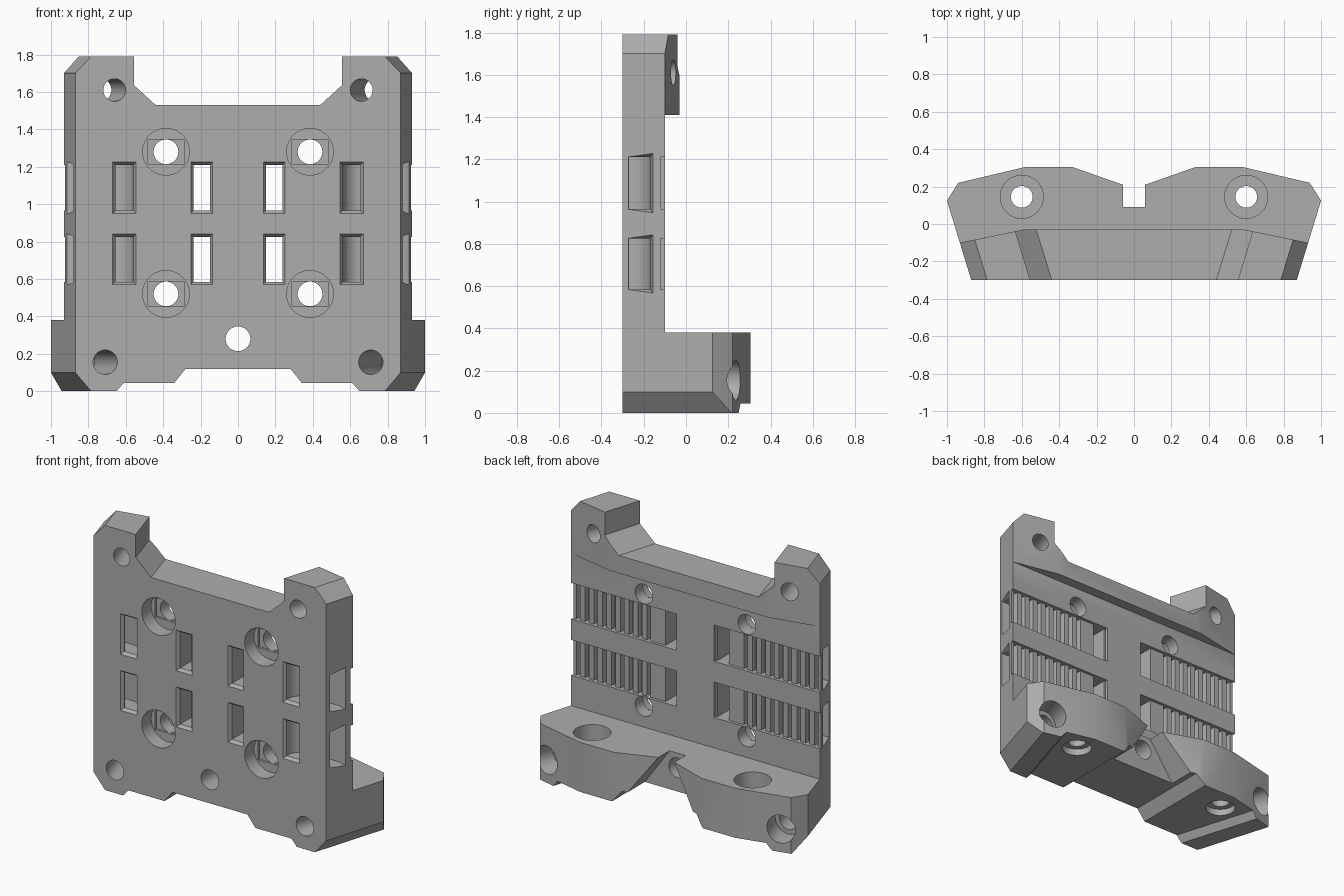
import bpy, bmesh, math

cube = bpy.data.objects.get("Cube")
if cube:
    bpy.data.objects.remove(cube, do_unlink=True)

FRONT = -0.30
SLANT = 0.306      # sideways drift of the side walls per unit of depth

grey = bpy.data.materials.new("matte grey")
grey.use_nodes = True
colour = (0.42, 0.42, 0.42, 1)
grey.diffuse_color = colour
grey.node_tree.nodes["Principled BSDF"].inputs["Base Color"].default_value = colour


def loft(name, start, end):
    """Closed solid between two rings with equal point counts."""
    bm = bmesh.new()
    a = [bm.verts.new(p) for p in start]
    b = [bm.verts.new(p) for p in end]
    bm.faces.new(a)
    bm.faces.new(b)
    for i in range(len(a)):
        j = (i + 1) % len(a)
        bm.faces.new((a[i], a[j], b[j], b[i]))
    bmesh.ops.recalc_face_normals(bm, faces=bm.faces)
    mesh = bpy.data.meshes.new(name)
    bm.to_mesh(mesh)
    bm.free()
    mesh.materials.append(grey)
    obj = bpy.data.objects.new(name, mesh)
    bpy.context.collection.objects.link(obj)
    return obj


def plan(points, z0, z1):
    """Outline in x, y raised along z."""
    return loft("plan_solid", [(x, y, z0) for x, y in points], [(x, y, z1) for x, y in points])


def section(points, y0, y1, side=1, slant=0.0):
    """Outline in x, z run along y, optionally drifting outwards."""
    ring = lambda y: [(side * (x + slant * (y - FRONT)), y, z) for x, z in points]
    return loft("section_solid", ring(y0), ring(y1))


def circle(cx, cy, r, n=48):
    return [(cx + r * math.cos(math.tau * i / n), cy + r * math.sin(math.tau * i / n)) for i in range(n)]


def rect(x0, x1, z0, z1):
    return [(x0, z0), (x1, z0), (x1, z1), (x0, z1)]


def cut(cutter):
    cutter.hide_render = True
    mod = body.modifiers.new("cut", 'BOOLEAN')
    mod.operation = 'DIFFERENCE'
    mod.solver = 'EXACT'
    mod.object = cutter
    bpy.context.view_layer.update()
    graph = bpy.context.evaluated_depsgraph_get()
    result = bpy.data.meshes.new_from_object(body.evaluated_get(graph))
    body.modifiers.clear()
    body.data = result
    bpy.data.objects.remove(cutter, do_unlink=True)


# Body block from the foot outline
half = [(0.87, FRONT), (1.0, 0.125), (0.94, 0.22), (0.58, 0.305), (0.33, 0.305), (0.06, 0.21), (0.06, 0.09)]
body = plan(half + [(-x, y) for x, y in reversed(half)], 0, 1.79)
body.name = "mounting_bracket"

# Thin plate above the foot, and thicker top lip with tapered ends
cut(section(rect(-2, 2, 0.38, 1.41), -0.10, 1))
cut(plan([(-2, -0.325), (-0.93, -0.10), (-0.59, -0.03), (0.59, -0.03), (0.93, -0.10), (2, -0.325),
          (2, 1), (-2, 1)], 1.3, 2))

# Recess under the foot, front to back, and the split between its two lobes
cut(section([(-0.375, 0), (-0.34, 0.045), (-0.28, 0.12), (0.28, 0.12), (0.34, 0.045), (0.375, 0),
             (0.375, -0.1), (-0.375, -0.1)], -1, 1))
cut(section([(-0.06, 0.5), (-0.06, 0.38), (-0.33, 0), (-0.33, -0.1),
             (0.33, -0.1), (0.33, 0), (0.06, 0.38), (0.06, 0.5)], 0.09, 1))

for s in (-1, 1):
    # Raised step under the foot
    cut(section([(0.0, -0.1), (0.65, -0.1), (0.65, 0), (0.61, 0.045), (0.0, 0.045)], -0.5, 1, s, SLANT))
    # Gap between the ears, bottom and top corner chamfers
    cut(section([(-0.4, 1.53), (0.44, 1.53), (0.555, 1.635), (0.555, 2), (-0.4, 2)], -0.5, 0.2, s, SLANT))
    cut(section([(0.87, 0.1), (0.785, 0), (0.785, -0.1), (1.1, -0.1), (1.1, 0.1)], -0.5, 1, s, SLANT))
    cut(section([(0.87, 1.70), (0.785, 1.79), (0.785, 2), (1.1, 2), (1.1, 1.70)], -0.5, 1, s, SLANT))

    # Slanted screw holes in the four corners
    cut(section(circle(0.66, 1.61, 0.06), -0.5, 0.5, s, SLANT))
    cut(section(circle(0.71, 0.155, 0.065), -0.5, 0.6, s, SLANT))
    cut(section(circle(0.71, 0.155, 0.095), 0.1, 0.6, s, SLANT))

    # Vertical foot holes with counterbores above and below
    cut(plan(circle(s * 0.6, 0.145, 0.058), -1, 1))
    cut(plan(circle(s * 0.6, 0.145, 0.115), 0.22, 1))
    cut(plan(circle(s * 0.6, 0.145, 0.095), -1, 0.09))

    # Counterbored plate holes with a flat-sided second step
    for z in (1.28, 0.52):
        cut(section(circle(0.385, z, 0.125), -1, -0.2, s))
        cut(section(rect(0.29, 0.48, z - 0.066, z + 0.066), -1, -0.185, s))
        cut(section(circle(0.385, z, 0.066), -1, 1, s))

    # Two belt clamps, one above the other
    for z0, z1 in ((0.585, 0.825), (0.965, 1.21)):
        # Ribbed channel on the back
        cut(section(rect(0.14, 1.2, z0, z1), -0.12, 1, s))
        for i in range(9):
            x = 0.345 + i * 0.066
            cut(plan([(s * a, b) for a, b in ((x, -0.05), (x + 0.006, -0.155),
                     (x + 0.03, -0.155), (x + 0.036, -0.05))], z0, z1))
        # Straight slot through the plate
        cut(section(rect(0.15, 0.237, z0, z1), -1, 1, s))
        # Curved tunnel from front to side
        bend = [(0.66 - 0.1 * math.cos(t * math.pi / 16), -0.27 + 0.1 * math.sin(t * math.pi / 16))
                for t in range(9)]
        path = [(0.56, -0.5)] + bend + [(1.2, -0.17), (1.2, -0.27), (0.655, -0.27), (0.655, -0.5)]
        cut(plan([(s * x, y) for x, y in path], z0, z1))
        # Flared rims
        for x0, x1 in ((0.15, 0.237), (0.56, 0.655)):
            outer = rect(x0 - 0.03, x1 + 0.03, z0 - 0.03, z1 + 0.03)
            cut(loft("rim", [(s * x, FRONT - 0.02, z) for x, z in outer],
                     [(s * x, FRONT + 0.02, z) for x, z in rect(x0, x1, z0, z1)]))
        cut(loft("side_rim", [(s * 0.95, y, z) for y, z in rect(-0.295, -0.145, z0 - 0.035, z1 + 0.035)],
                 [(s * 0.875, y, z) for y, z in rect(-0.27, -0.17, z0, z1)]))

# Central hole above the recess
cut(section(circle(0, 0.28, 0.066), -1, 1))

bpy.ops.object.select_all(action='DESELECT')
body.select_set(True)
bpy.context.view_layer.objects.active = body
bpy.ops.object.shade_smooth_by_angle(angle=math.radians(20))
